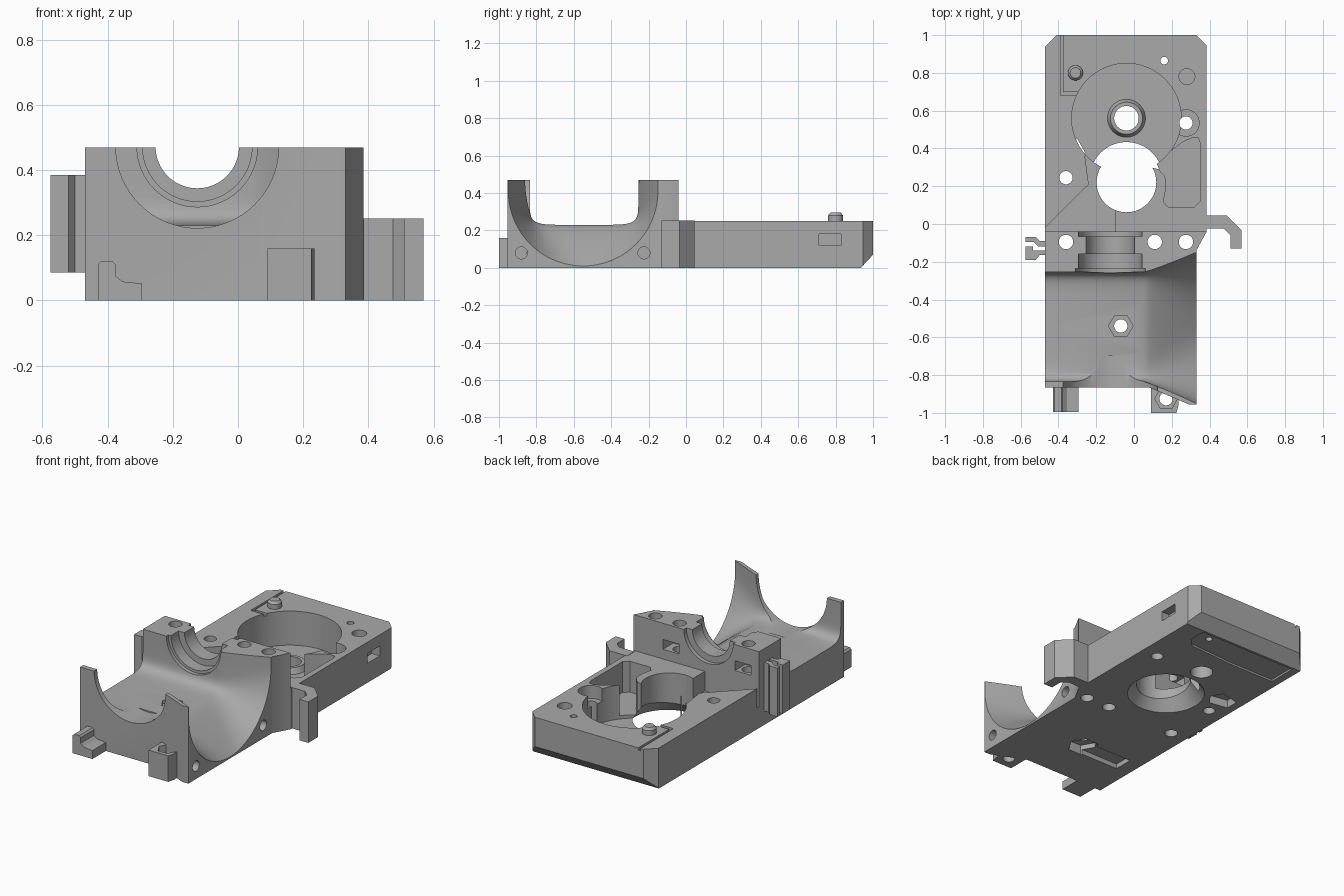
import bpy, bmesh, math
from math import sin, cos, pi

cube = bpy.data.objects.get("Cube")
if cube:
    bpy.data.objects.remove(cube, do_unlink=True)

GREY = bpy.data.materials.new("plain grey")
GREY.use_nodes = True
GREY.diffuse_color = (0.4, 0.4, 0.4, 1)
GREY.node_tree.nodes["Principled BSDF"].inputs["Base Color"].default_value = (0.4, 0.4, 0.4, 1)


def loft(name, rings):
    """Closed solid through rings that have equal point counts."""
    bm = bmesh.new()
    loops = [[bm.verts.new(p) for p in ring] for ring in rings]
    for a, b in zip(loops, loops[1:]):
        for i in range(len(a)):
            j = (i + 1) % len(a)
            bm.faces.new((a[i], a[j], b[j], b[i]))
    bm.faces.new(loops[0])
    bm.faces.new(loops[-1])
    bmesh.ops.recalc_face_normals(bm, faces=bm.faces[:])
    mesh = bpy.data.meshes.new(name)
    bm.to_mesh(mesh)
    bm.free()
    mesh.materials.append(GREY)
    ob = bpy.data.objects.new(name, mesh)
    bpy.context.scene.collection.objects.link(ob)
    return ob


def place(p, h, axis):
    return {"z": (p[0], p[1], h), "y": (p[0], h, p[1]), "x": (h, p[0], p[1])}[axis]


def prism(pts, lo, hi, axis="z", name="cutter"):
    return loft(name, [[place(p, h, axis) for p in pts] for h in (lo, hi)])


def circle(c, r, n=40):
    return [(c[0] + r * cos(2 * pi * i / n), c[1] + r * sin(2 * pi * i / n)) for i in range(n)]


def rod(c, r, lo, hi, axis="z", r2=None, n=40, name="cutter"):
    ends = ((r, lo), (r if r2 is None else r2, hi))
    return loft(name, [[place(p, h, axis) for p in circle(c, q, n)] for q, h in ends])


def box(x, y, z, name="cutter"):
    return prism([(x[0], y[0]), (x[1], y[0]), (x[1], y[1]), (x[0], y[1])], z[0], z[1], "z", name)


def combine(target, tool, operation="DIFFERENCE"):
    mod = target.modifiers.new("bool", "BOOLEAN")
    mod.operation = operation
    mod.solver = "EXACT"
    mod.object = tool
    bpy.context.view_layer.objects.active = target
    bpy.ops.object.modifier_apply(modifier=mod.name)
    bpy.data.objects.remove(tool, do_unlink=True)


# Rear gear plate with clipped back corners
plate = prism([(-.47, -.04), (.385, -.04), (.385, .945), (.33, 1), (-.41, 1), (-.47, .94)],
              0, .25, name="rear_plate")
combine(plate, prism([(.935, -.01), (1.1, -.01), (1.1, .07), (1, .07), (.935, 0)], -.6, .6, "x"))
GEAR = (-.04, .56)
combine(plate, rod(GEAR, .29, .04, .3, n=72))
combine(plate, rod((.275, .535), .07, .17, .3))
# sunken corner beside the bearing wall
combine(plate, prism([(-.47, -.02), (-.24, .21), (-.26, .36), (-.235, .365), (-.18, .3),
                      (-.1, .15), (-.1, -.06), (-.47, -.06)], .13, .3))
# irregular pocket on the left of the opening
combine(plate, prism([(.09, .3), (.16, .36), (.26, .435), (.31, .457), (.34, .455), (.35, .43),
                      (.35, .12), (.32, .09), (.18, .09), (.155, .12), (.17, .19), (.165, .25),
                      (.13, .29)], .06, .3))
# large opening, flared underneath
combine(plate, rod((-.04, .22), .158, .02, .3, n=64))
combine(plate, rod((-.04, .24), .23, -.01, .1, r2=.15, n=64))
# low hub around the spindle hole
combine(plate, rod(GEAR, .105, .03, .075, r2=.085), "UNION")
for centre, radius, bottom in ((GEAR, .065, -.1), ((.28, .78), .042, .1), ((.16, .865), .02, -.1),
                               ((.275, .535), .035, -.1), ((-.36, .245), .035, -.1)):
    combine(plate, rod(centre, radius, bottom, .4))
# side slot, shallow corner line and underside recesses
combine(plate, box((.33, .45), (.71, .83), (.12, .18)))
combine(plate, box((-.39, -.375), (.69, 1.1), (.235, .3)))
combine(plate, box((-.39, -.28), (.68, .7), (.235, .3)))
combine(plate, prism([(-.42, .74), (-.1, .74), (.2, .76), (.25, .82), (.25, .92), (-.42, .92)], -.1, .012))
combine(plate, prism([(-.42, .34), (-.3, .32), (-.26, .38), (-.3, .45), (-.42, .42)], -.1, .05))

# Motor cradle and bearing wall in one block
cradle = prism([(-.47, -.865), (.08, -.865), (.29, -.955), (.33, -.955), (.33, -.14),
                (.385, -.04), (-.47, -.04)], 0, .47, name="motor_cradle")


def power(v, e):
    return math.copysign(abs(v) ** e, v)


def section(x, t, n=40):
    """Cradle cross-section blending a rounded box into a round mouth."""
    pts = []
    for i in range(n + 1):
        a = pi * i / n
        ya, za = -.545 - .29 * power(cos(a), .3), .41 - .18 * power(sin(a), .3)
        yb, zb = -.55 - .4 * cos(a), .41 - .4 * sin(a)
        pts.append((x, ya + (yb - ya) * t, za + (zb - za) * t))
    return [(x, pts[0][1], .6)] + pts + [(x, pts[-1][1], .6)]


steps = 8
rings = [section(-.6, 0)]
rings += [section(.05 + .28 * i / steps, (i / steps) ** 1.15) for i in range(steps + 1)]
rings.append(section(.37, 1))
combine(cradle, loft("cutter", rings))

# round saddles through the front wall and the bearing wall
AXLE = (-.125, .472)
for radius, lo, hi in ((.25, -1.1, -.7), (.128, -.4, .1), (.168, -.3, -.16), (.168, -.065, .1),
                       (.185, -.3, -.235)):
    combine(cradle, rod(AXLE, radius, lo, hi, "y", n=64))
for x in (-.36, .11, .275):
    combine(cradle, rod((x, -.095), .038, -.1, .6))
# nut slots in the back of the bearing wall
for x in (-.36, .13):
    combine(cradle, box((x - .055, x + .055), (-.14, .1), (.31, .37)))
# mounting holes beside the round mouth
for y in (-.88, -.225):
    combine(cradle, rod((y, .08), .032, .22, .5, "x"))
# floor screw with nut seats above and below
SCREW = (-.07, -.54)
combine(cradle, rod(SCREW, .035, -.1, .4))
combine(cradle, rod(SCREW, .065, .21, .4, n=6))
combine(cradle, rod(SCREW, .09, -.1, .06, n=6))
combine(cradle, box((-.38, -.1), (-.61, -.49), (-.1, .03)))

# Front feet
left_foot = box((.09, .235), (-1, -.85), (0, .16), "front_left_foot")
combine(left_foot, box((.15, .225), (-.93, -.85), (.1, .182)), "UNION")
combine(left_foot, prism([(.2, -1.1), (.3, -1.1), (.3, -.96), (.235, -.96)], -.1, .3))
combine(left_foot, rod((.17, -.925), .06, .1, .3, n=6))
combine(left_foot, rod((.17, -.925), .035, -.1, .3))
right_foot = prism([(-.43, 0), (-.295, 0), (-.295, .052), (-.355, .058), (-.375, .075),
                    (-.375, .11), (-.385, .12), (-.42, .12), (-.43, .11)],
                   -.995, -.85, "y", "front_right_foot")

# Side hook and the pair of cable clips
hook = prism([(.37, .045), (.49, .045), (.57, -.035), (.57, -.13), (.51, -.13), (.51, -.06),
              (.475, -.025), (.37, -.025)], 0, .252, name="side_hook")
clip_a = prism([(-.46, -.09), (-.5, -.09), (-.52, -.07), (-.575, -.07), (-.575, -.095),
                (-.53, -.095), (-.505, -.12), (-.46, -.12)], .085, .385, name="cable_clip_back")
clip_b = prism([(-.46, -.14), (-.535, -.14), (-.535, -.12), (-.575, -.12), (-.575, -.19),
                (-.52, -.19), (-.5, -.165), (-.46, -.165)], .085, .385, name="cable_clip_front")

# Locating pin
pin = loft("locating_pin", [[(x, y, z) for x, y in circle((-.31, .8), r)]
                            for r, z in ((.04, .2), (.04, .28), (.028, .295))])

# Crisp edges with smooth curves
for ob in (plate, cradle, left_foot, right_foot, hook, clip_a, clip_b, pin):
    bpy.ops.object.select_all(action="DESELECT")
    ob.select_set(True)
    bpy.context.view_layer.objects.active = ob
    bpy.ops.object.shade_smooth_by_angle(angle=math.radians(30))
